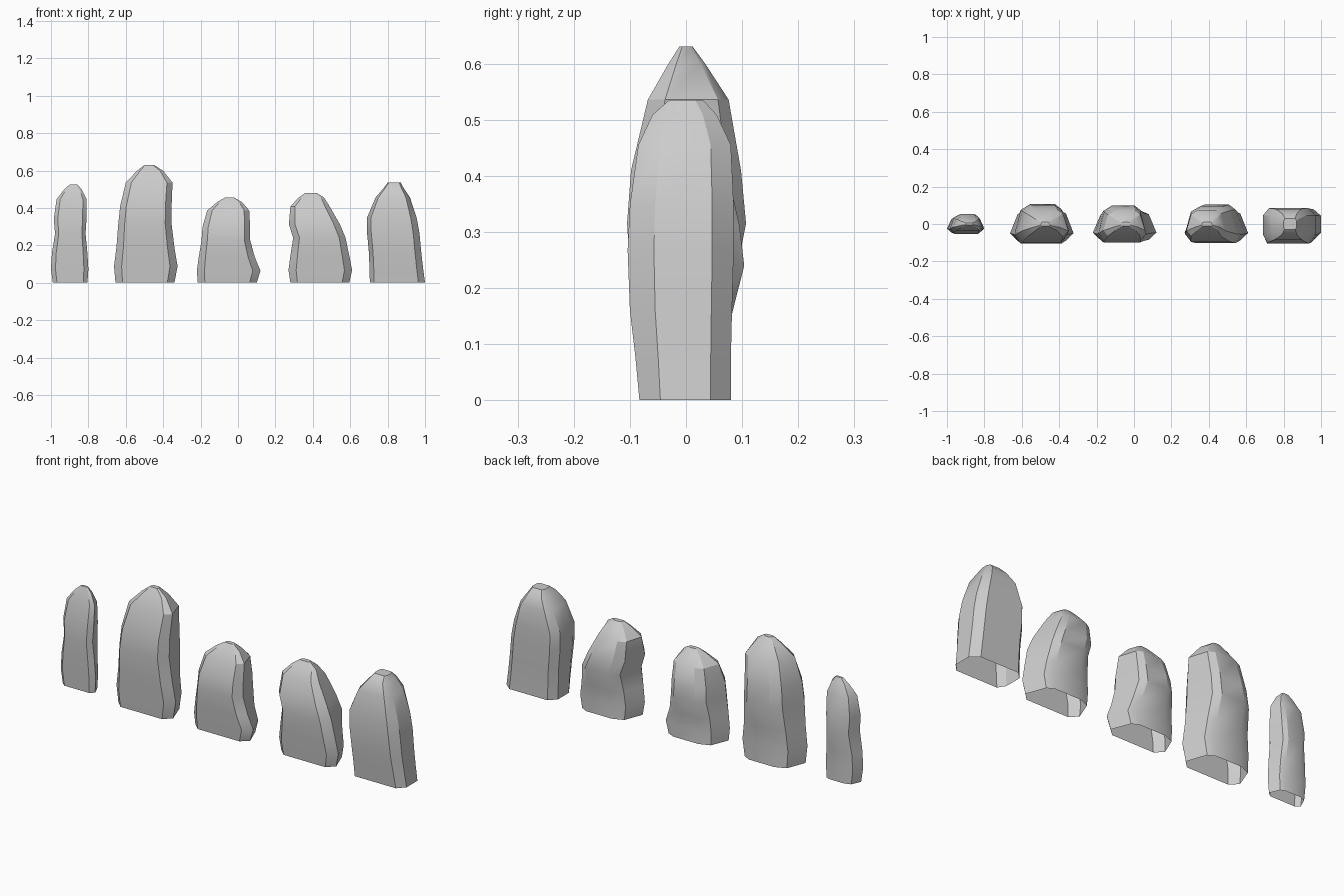
import bpy, math

if "Cube" in bpy.data.objects:
    bpy.data.objects.remove(bpy.data.objects["Cube"])

# Shared height fractions and front / back depth profile of the stones
LEVELS = [0, .14, .30, .50, .65, .85, .95, 1]
FRONT = [-.083, -.09, -.097, -.105, -.098, -.068, -.032, -.012]
BACK = [.077, .075, .082, .107, .098, .076, .035, .012]
FRONT_B = [-.083, -.09, -.1, -.104, -.1, -.085, -.06, -.03]
BACK_B = [.08, .08, .082, .085, .085, .08, .055, .03]

# Eight-sided cross-sections: (fraction of width, fraction of front or back depth)
SECTION = [(.12, -1), (.88, -1), (1, -.55), (.88, .75), (.76, 1), (.3, 1), (.12, .7), (0, -.55)]
SECTION_B = [(.08, -1), (.88, -1), (1, -.55), (1, .55), (.86, 1), (.12, 1), (0, .55), (0, -.55)]


def stone(name, height, left, right, depth=1, front=FRONT, back=BACK, section=SECTION):
    verts, n = [], len(section)
    for t, l, r, f, b in zip(LEVELS, left, right, front, back):
        for u, v in section:
            y = (-v * f if v < 0 else v * b) * depth
            verts.append((l + u * (r - l), y, t * height))
    faces = [(k * n + i, k * n + (i + 1) % n, (k + 1) * n + (i + 1) % n, (k + 1) * n + i)
             for k in range(len(LEVELS) - 1) for i in range(n)]
    # Capped on top, open underneath
    faces.append(tuple(range((len(LEVELS) - 1) * n, len(LEVELS) * n)))
    # Front depth values are negative, so mirror the sign for the front points
    verts = [(x, -abs(y) if section[i % n][1] < 0 else y, z) for i, (x, y, z) in enumerate(verts)]
    mesh = bpy.data.meshes.new(name)
    mesh.from_pydata(verts, [], faces)
    ob = bpy.data.objects.new(name, mesh)
    bpy.context.collection.objects.link(ob)
    bpy.ops.object.select_all(action='DESELECT')
    ob.select_set(True)
    bpy.context.view_layer.objects.active = ob
    bpy.ops.object.shade_smooth_by_angle(angle=math.radians(28))


# Narrow stone
stone("stone_narrow", .525,
      [-.99, -1, -.995, -.978, -.985, -.97, -.93, -.90],
      [-.805, -.80, -.805, -.815, -.81, -.81, -.835, -.86], .5)
# Tallest stone
stone("stone_tall", .63,
      [-.655, -.663, -.65, -.64, -.63, -.60, -.54, -.50],
      [-.34, -.323, -.34, -.355, -.355, -.35, -.40, -.45])
# Short centre stone
stone("stone_short", .455,
      [-.215, -.22, -.21, -.195, -.19, -.165, -.11, -.07],
      [.10, .12, .09, .065, .065, .06, .02, -.02], .93)
# Leaning stone
stone("stone_leaning", .48,
      [.28, .27, .28, .295, .272, .28, .325, .36],
      [.595, .61, .595, .575, .545, .49, .46, .42], .97)
# Pointed end stone
stone("stone_pointed", .535,
      [.705, .703, .70, .69, .69, .735, .78, .80],
      [1, .99, .98, .97, .955, .92, .885, .87], 1, FRONT_B, BACK_B, SECTION_B)
